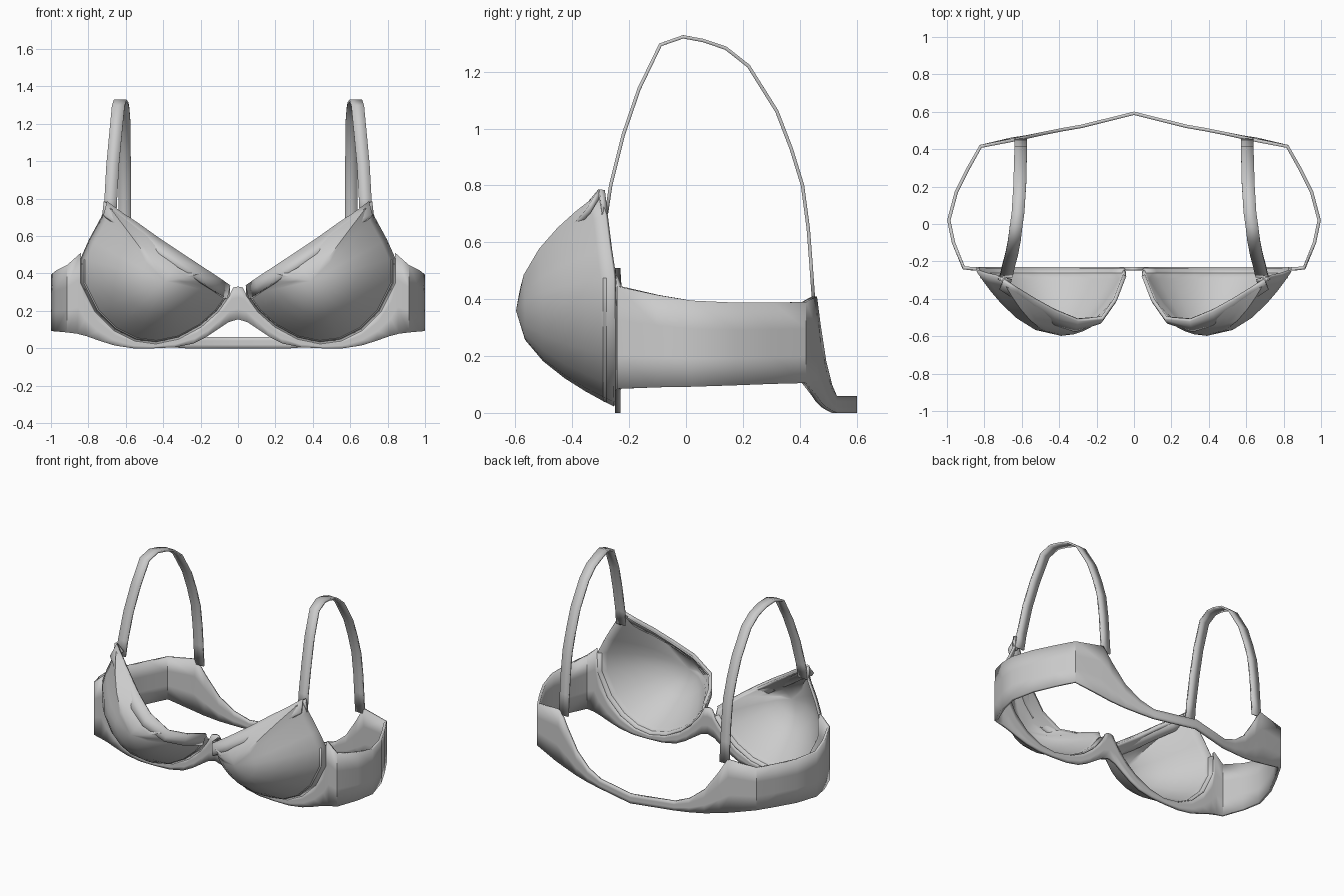
import bpy, math
from mathutils import Vector


def grid_object(name, rows, thick, closed=False, cap=None):
    """Skin equal-length rows of points, mirror across x and give thickness."""
    n = len(rows[0])
    verts = [tuple(p) for r in rows for p in r]
    faces = []
    for i in range(len(rows) - 1):
        for j in range(n if closed else n - 1):
            k = (j + 1) % n
            faces.append((i * n + j, i * n + k, (i + 1) * n + k, (i + 1) * n + j))
    if cap is not None:
        verts.append(tuple(cap))
        faces += [((len(rows) - 1) * n + j, (len(rows) - 1) * n + (j + 1) % n,
                   len(verts) - 1) for j in range(n)]
    mesh = bpy.data.meshes.new(name)
    mesh.from_pydata(verts, [], faces)
    ob = bpy.data.objects.new(name, mesh)
    bpy.context.collection.objects.link(ob)
    m = ob.modifiers.new("mirror", 'MIRROR')
    m.use_clip = True
    m.merge_threshold = 0.002
    s = ob.modifiers.new("thickness", 'SOLIDIFY')
    s.thickness = thick
    s.offset = 0
    bpy.ops.object.select_all(action='DESELECT')
    ob.select_set(True)
    bpy.context.view_layer.objects.active = ob
    bpy.ops.object.shade_smooth_by_angle(angle=math.radians(40))
    return ob


# Cup: rim loop drawn toward a rounded apex
apex = Vector((0.39, -0.59, 0.36))
top_edge = [Vector(p) for p in [
    (0.05, -0.27, 0.325), (0.10, -0.40, 0.36), (0.17, -0.50, 0.405),
    (0.30, -0.51, 0.49), (0.42, -0.46, 0.57), (0.53, -0.40, 0.65),
    (0.62, -0.345, 0.71), (0.70, -0.295, 0.77)]]
under_edge = [Vector(p) for p in [
    (0.725, -0.28, 0.70), (0.79, -0.265, 0.58), (0.835, -0.25, 0.48),
    (0.835, -0.25, 0.35), (0.76, -0.25, 0.20), (0.66, -0.25, 0.10),
    (0.55, -0.25, 0.045), (0.44, -0.25, 0.03), (0.32, -0.25, 0.055),
    (0.20, -0.25, 0.12), (0.11, -0.25, 0.20), (0.05, -0.25, 0.285)]]


def surf(b, s):
    p = apex.lerp(b, s)
    p.y = apex.y + (b.y - apex.y) * s ** 2
    return p


rim = top_edge + under_edge
grid_object("cup", [[surf(b, s) for b in rim] for s in (1, .93, .84, .7, .52, .3)],
            0.016, closed=True, cap=apex)

# Trim folded over the upper cup edge
outer, middle, inner = [], [], []
for b in top_edge:
    for f, lst in ((0.5, middle), (1, inner)):
        p = b + Vector((0.018, 0, -0.06)) * f
        a, c = p - apex, b - apex
        s = min(1, math.hypot(a.x, a.z) / math.hypot(c.x, c.z))
        p.y = apex.y + (b.y - apex.y) * s ** 2 - 0.01
        lst.append(p)
    outer.append(b + Vector((0, -0.004, 0.012)))
grid_object("cup_trim", [outer, middle, inner], 0.02)

# Underwire casing around the lower cup edge
grid_object("wire_casing", [[p + Vector((0, 0.012, 0)) for p in under_edge[2:]],
                            [surf(p, 0.95) + Vector((0, -0.006, 0)) for p in under_edge[2:]]],
            0.014)

# Band: centre front to centre back, as top x, top z, bottom x, bottom z, y
band = [(0, .33, 0, .155, -.24), (.025, .325, .05, .14, -.24),
        (.06, .26, .11, .10, -.24), (.13, .175, .17, .06, -.24),
        (.21, .11, .24, .025, -.24), (.32, .055, .34, .005, -.24),
        (.44, .03, .45, 0, -.24), (.55, .045, .56, 0, -.24),
        (.66, .10, .66, .015, -.24), (.76, .20, .74, .04, -.24),
        (.83, .35, .81, .065, -.24), (.84, .51, .86, .078, -.24),
        (.91, .445, .91, .085, -.235), (.965, .415, .965, .09, -.10),
        (.99, .395, .99, .092, .02), (.95, .388, .95, .097, .17),
        (.885, .388, .885, .102, .30), (.82, .39, .82, .105, .415),
        (.63, .41, .66, .06, .452), (.57, .31, .58, .04, .465),
        (.48, .18, .48, .02, .485), (.38, .10, .38, .008, .505),
        (.28, .06, .28, 0, .522), (0, .06, 0, 0, .592)]
rows = []
for tx, tz, bx, bz, y in band:
    t, b = Vector((tx, y, tz)), Vector((bx, y, bz))
    rows.append([t.lerp(b, f) for f in (0, .33, .67, 1)])
grid_object("band", rows, 0.018)

# Shoulder straps: flat ribbon, as x, y, z along the centre line
strap = [(.685, -.28, .70), (.68, -.265, .80), (.67, -.22, .98),
         (.655, -.165, 1.14), (.64, -.09, 1.295), (.63, -.01, 1.323),
         (.62, .06, 1.31), (.615, .14, 1.283), (.61, .22, 1.22),
         (.608, .32, 1.06), (.606, .37, .93), (.605, .41, .80),
         (.605, .43, .65), (.605, .44, .52), (.605, .45, .38)]
grid_object("shoulder_strap",
            [[(x - .034, y, z), (x + .034, y, z)] for x, y, z in strap], 0.012)

# Tab where each strap meets its cup
grid_object("strap_tab", [[(.655, -.305, .745), (.715, -.295, .785)],
                          [(.70, -.30, .685), (.725, -.285, .70)]], 0.02)
